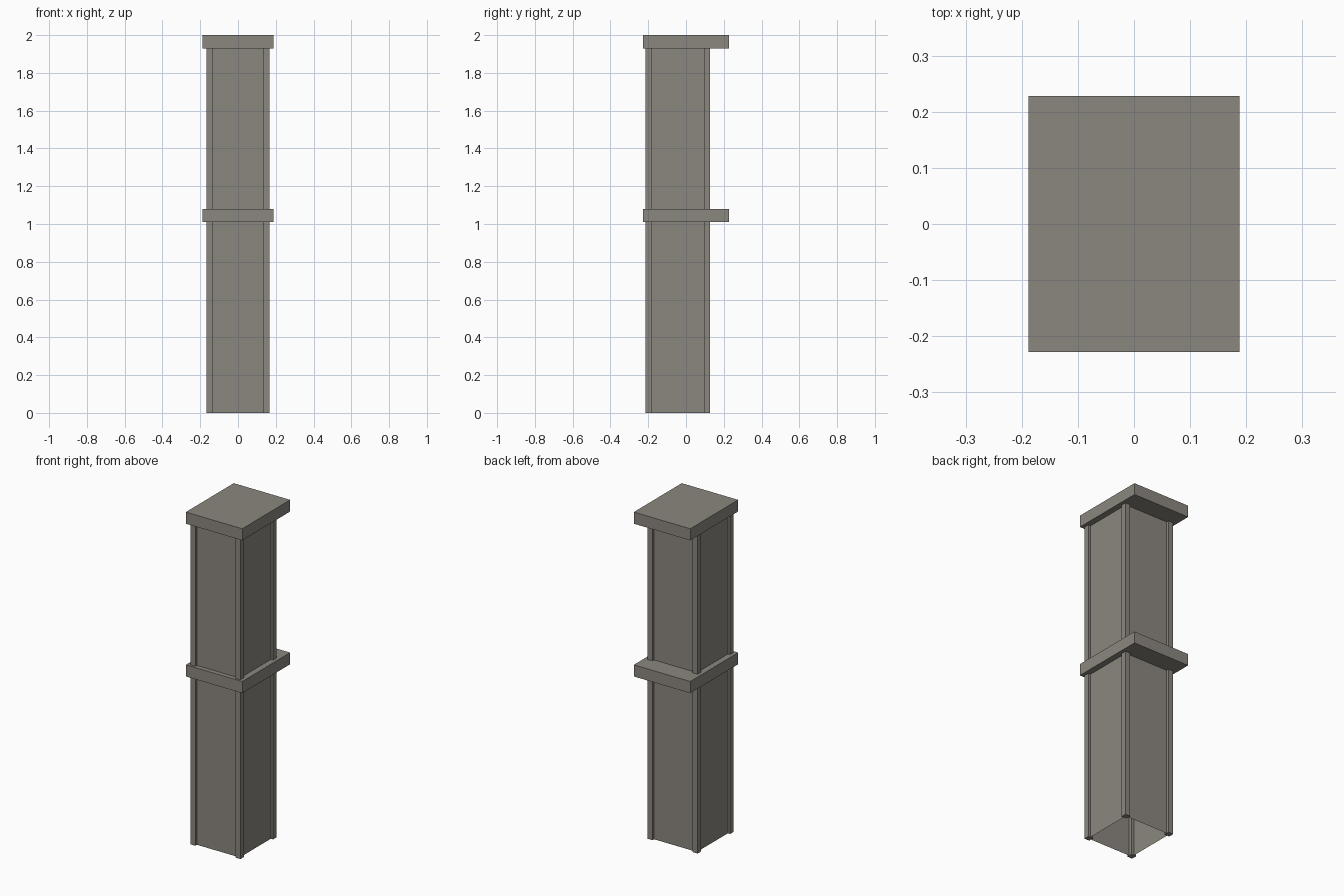
import bpy, bmesh

if "Cube" in bpy.data.objects:
    bpy.data.objects.remove(bpy.data.objects["Cube"])

stone = bpy.data.materials.new("warm grey")
stone.diffuse_color = (0.26, 0.24, 0.21, 1)
stone.use_nodes = True
stone.node_tree.nodes["Principled BSDF"].inputs["Base Color"].default_value = stone.diffuse_color


def box(name, lo, hi, open_ends=False):
    bm = bmesh.new()
    bmesh.ops.create_cube(bm, size=1)
    for v in bm.verts:
        v.co = [lo[i] + (v.co[i] + 0.5) * (hi[i] - lo[i]) for i in range(3)]
    bm.normal_update()
    if open_ends:
        ends = [f for f in bm.faces if abs(f.normal.z) > 0.9]
        bmesh.ops.delete(bm, geom=ends, context='FACES_ONLY')
    me = bpy.data.meshes.new(name)
    bm.to_mesh(me)
    bm.free()
    me.materials.append(stone)
    ob = bpy.data.objects.new(name, me)
    bpy.context.collection.objects.link(ob)
    return ob


X, Y0, Y1, W, TOP = 0.167, -0.215, 0.128, 0.033, 1.93
INSET = 0.015

# Hollow shaft panels, open underneath
box("shaft_panels", (-X + INSET, Y0 + INSET, 0), (X - INSET, Y1 - INSET, TOP), True)

# Corner posts
for xn, x in (("left", -X), ("right", X - W)):
    for yn, y in (("front", Y0), ("back", Y1 - W)):
        box(f"{yn}_{xn}_post", (x, y, 0), (x + W, y + W, TOP))

# Middle shelf and top cap, overhanging at the back
for name, z in (("middle_slab", 1.01), ("top_slab", 1.93)):
    box(name, (-0.188, -0.228, z), (0.188, 0.228, z + 0.07))
